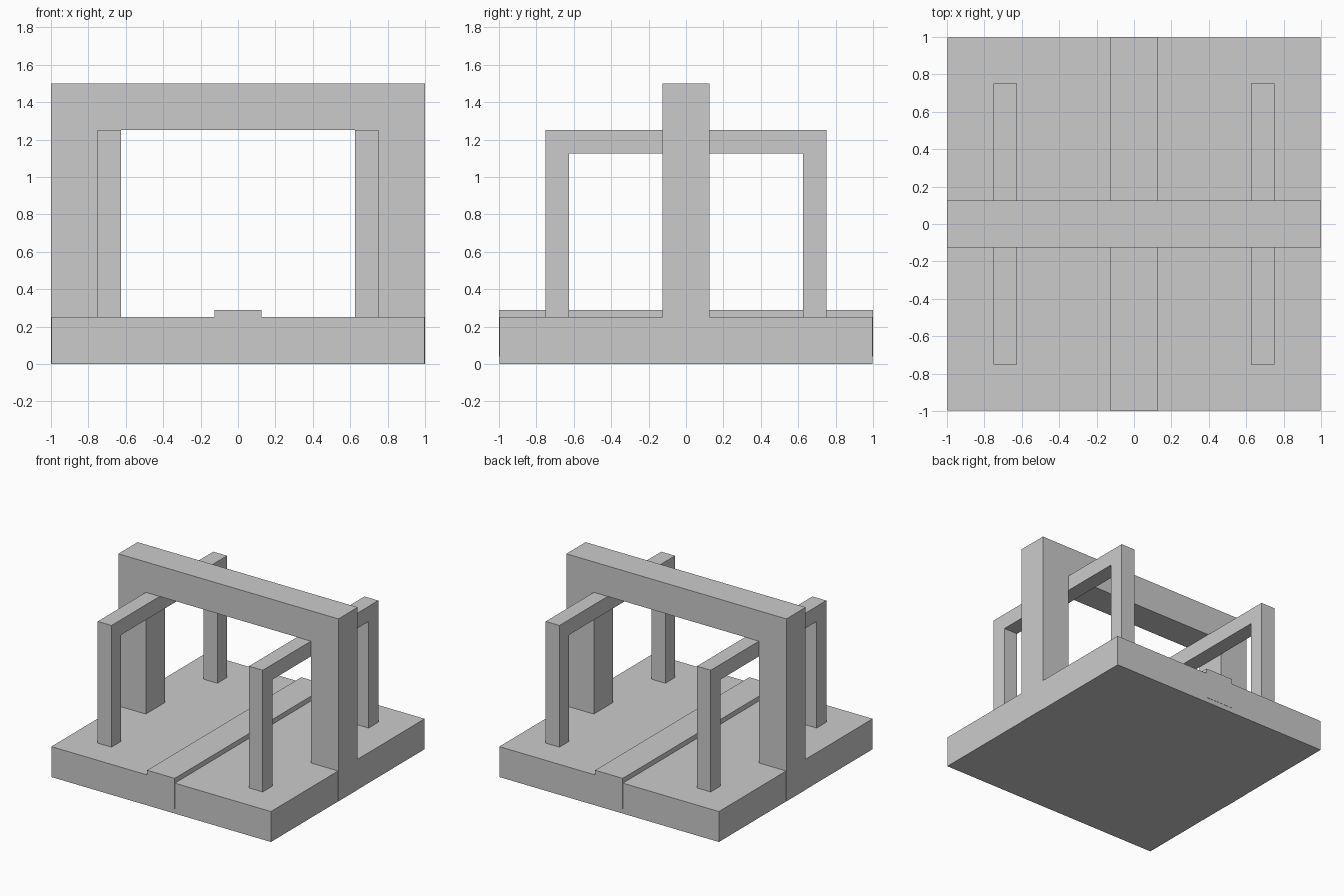
import bpy
import bmesh

if "Cube" in bpy.data.objects:
    bpy.data.objects.remove(bpy.data.objects["Cube"])


def box(name, x, y, z):
    """Box from (min, max) ranges on each axis."""
    bm = bmesh.new()
    bmesh.ops.create_cube(bm, size=1)
    for v in bm.verts:
        v.co = [r[0] if c < 0 else r[1] for c, r in zip(v.co, (x, y, z))]
    return finish(name, bm)


def arch(name, half, height, bar, base, place, depth):
    """Square arch profile in (u, z), extruded along the other axis."""
    inner = half - bar
    profile = [(-half, base), (-half, height), (half, height), (half, base),
               (inner, base), (inner, height - bar), (-inner, height - bar), (-inner, base)]
    bm = bmesh.new()
    face = bm.faces.new([bm.verts.new(place(u, z)) for u, z in profile])
    ext = bmesh.ops.extrude_face_region(bm, geom=[face], use_keep_orig=True)
    verts = [g for g in ext["geom"] if isinstance(g, bmesh.types.BMVert)]
    bmesh.ops.translate(bm, verts=verts, vec=depth)
    return finish(name, bm)


def finish(name, bm):
    bmesh.ops.recalc_face_normals(bm, faces=bm.faces)
    mesh = bpy.data.meshes.new(name)
    bm.to_mesh(mesh)
    bm.free()
    obj = bpy.data.objects.new(name, mesh)
    bpy.context.collection.objects.link(obj)
    return obj


# Base slab, a hair inside the strip ends and arch sides
box("base_slab", (-0.998, 0.998), (-0.998, 0.998), (0, 0.25))

# Raised strip running front to back
box("centre_strip", (-0.125, 0.125), (-1, 1), (0.04, 0.29))

# Large arch spanning left to right
arch("main_arch", 1.0, 1.5, 0.25, 0.0, lambda u, z: (u, -0.125, z), (0, 0.25, 0))

# Thin side arches running front to back under the main beam
for side, x in (("left", -0.75), ("right", 0.625)):
    arch(side + "_side_arch", 0.75, 1.25, 0.125, 0.25,
         lambda u, z: (x, u, z), (0.125, 0, 0))
